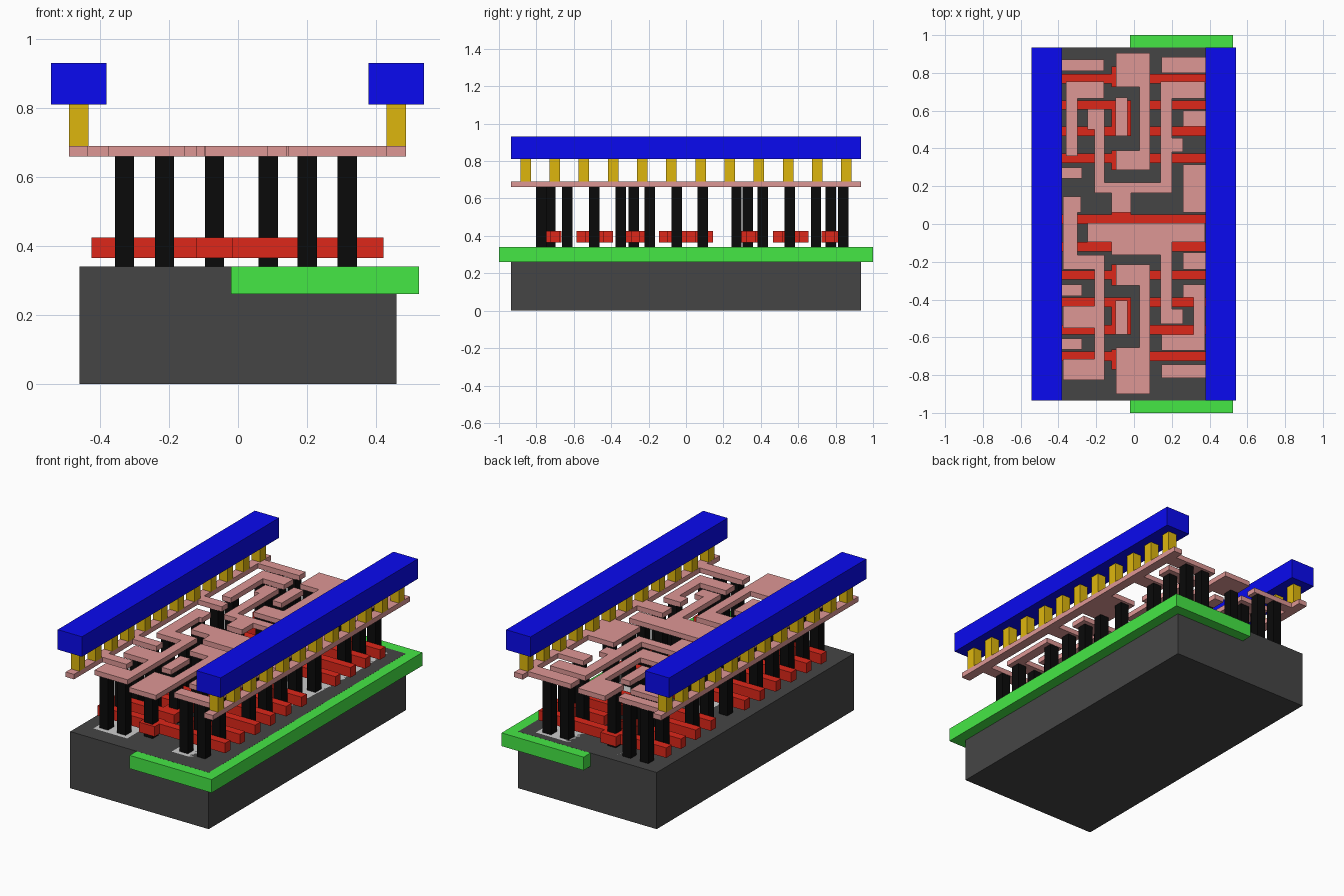
import bpy, bmesh


def material(name, rgb):
    m = bpy.data.materials.new(name)
    m.diffuse_color = (*rgb, 1)
    return m


def boxes(name, rects, z0, z1, mat=None):
    """One object made of boxes; each rect is (x0, x1, y0, y1)."""
    bm = bmesh.new()
    for x0, x1, y0, y1 in rects:
        for v in bmesh.ops.create_cube(bm, size=1)['verts']:
            v.co = (x0 if v.co.x < 0 else x1,
                    y0 if v.co.y < 0 else y1,
                    z0 if v.co.z < 0 else z1)
    me = bpy.data.meshes.new(name)
    bm.to_mesh(me)
    bm.free()
    ob = bpy.data.objects.new(name, me)
    bpy.context.collection.objects.link(ob)
    if mat:
        me.materials.append(mat)
    return ob


def squares(points, s):
    return [(x - s, x + s, y - s, y + s) for x, y in points]


dark = material("dark_grey", (0.06, 0.06, 0.06))
green = material("green", (0.06, 0.80, 0.06))
red = material("red", (0.73, 0.02, 0.01))
black = material("black", (0.003, 0.003, 0.003))
pink = material("pink", (0.73, 0.31, 0.30))
yellow = material("yellow", (0.73, 0.47, 0.004))
blue = material("blue", (0.003, 0.003, 0.87))

# Base block, side well and the flush active strips
boxes("substrate", [(-0.46, 0.46, -0.935, 0.935)], 0, 0.34, dark)
boxes("well", [(-0.02, 0.525, -1, 1)], 0.26, 0.3396, green)
boxes("active_strips", [(-0.38, -0.155, -0.83, 0.89), (0.14, 0.375, -0.83, 0.89)], 0.3, 0.34)

# Gate bars: some run straight across, some are split in the middle
gates = [(-0.425, 0.422, y, y + 0.05) for y in (0.745, 0.322, 0.0, -0.145, -0.295, -0.725)]
for y in (0.605, 0.465, -0.44, -0.585):
    gates += [(-0.425, -0.015, y, y + 0.05), (0.085, 0.422, y, y + 0.05)]
# Gate pads under the central contacts
gates += [(-0.12, -0.015, a, b) for a, b in
          ((0.725, 0.835), (0.465, 0.655), (0.285, 0.39), (0.0, 0.145),
           (-0.325, -0.215), (-0.585, -0.39), (-0.77, -0.665))]
gates += [(0.035, 0.14, -0.145, 0.0)]
boxes("gates", gates, 0.365, 0.425, red)

# Contact posts, grouped by column
columns = {
    -0.329: (0.84, 0.695, 0.41, 0.27, 0.09, -0.195, -0.35, -0.49, -0.635, -0.775),
    -0.213: (0.84, 0.695, 0.555, -0.05, -0.195, -0.49, -0.775),
    -0.068: (0.775, 0.555, 0.33, 0.09, -0.28, -0.49, -0.725),
    0.088: (-0.05,),
    0.201: (0.84, 0.695, 0.41, -0.05, -0.49, -0.635, -0.775),
    0.317: (0.84, 0.695, 0.555, 0.27, 0.09, -0.05, -0.195, -0.35, -0.635, -0.775),
}
boxes("contact_posts", squares([(x, y) for x, ys in columns.items() for y in ys], 0.028),
      0.34, 0.66, black)

# Lower wiring: side rails with stubs
wires = [(-0.49, -0.435, -0.935, 0.935), (0.43, 0.487, -0.935, 0.935)]
wires += [(-0.435, x, a, b) for x, a, b in
          ((-0.16, 0.81, 0.87), (-0.275, 0.24, 0.3),
           (-0.275, -0.38, -0.32), (-0.275, -0.665, -0.605))]
wires += [(x, 0.43, a, b) for x, a, b in
          ((0.145, 0.80, 0.885), (0.26, 0.515, 0.6), (0.26, 0.06, 0.315),
           (0.26, -0.24, -0.15), (0.145, -0.815, -0.745))]
# Left signal wires
wires += [(-0.36, -0.16, 0.665, 0.755), (-0.36, -0.3, 0.36, 0.665),
          (-0.245, -0.155, 0.5, 0.61), (-0.21, -0.155, 0.22, 0.5),
          (-0.21, 0.14, 0.165, 0.22), (-0.12, -0.015, 0.06, 0.165),
          (-0.375, -0.28, 0.06, 0.145), (-0.375, -0.3, -0.165, 0.06),
          (-0.375, -0.21, -0.24, -0.165),
          (-0.21, -0.155, -0.825, -0.165), (-0.375, -0.21, -0.55, -0.435),
          (-0.375, -0.21, -0.825, -0.715)]
# Right signal wires
wires += [(0.14, 0.2, 0.165, 0.755), (0.2, 0.375, 0.665, 0.755), (0.2, 0.26, 0.38, 0.455),
          (-0.245, 0.375, -0.095, 0.005), (-0.12, 0.2, -0.165, -0.095),
          (0.14, 0.2, -0.53, -0.165), (0.2, 0.26, -0.53, -0.45),
          (0.26, 0.375, -0.39, -0.32), (0.315, 0.375, -0.585, -0.39),
          (0.145, 0.375, -0.67, -0.585)]
# Central wires
wires += [(-0.095, 0.085, 0.725, 0.905), (0.03, 0.085, 0.39, 0.725),
          (-0.095, 0.085, 0.285, 0.39), (-0.098, -0.035, 0.465, 0.67),
          (-0.095, 0.085, -0.325, -0.215), (0.03, 0.085, -0.655, -0.325),
          (-0.095, 0.085, -0.9, -0.655), (-0.098, -0.035, -0.585, -0.405)]
boxes("lower_wires", wires, 0.66, 0.69, pink)

# Posts and the two upper power rails
boxes("upper_posts", squares([(x, -0.858 + 0.156 * i) for x in (-0.462, 0.459)
                              for i in range(12)], 0.028), 0.69, 0.81, yellow)
boxes("power_rails", [(-0.543, -0.382, -0.935, 0.935), (0.378, 0.54, -0.935, 0.935)],
      0.81, 0.93, blue)
